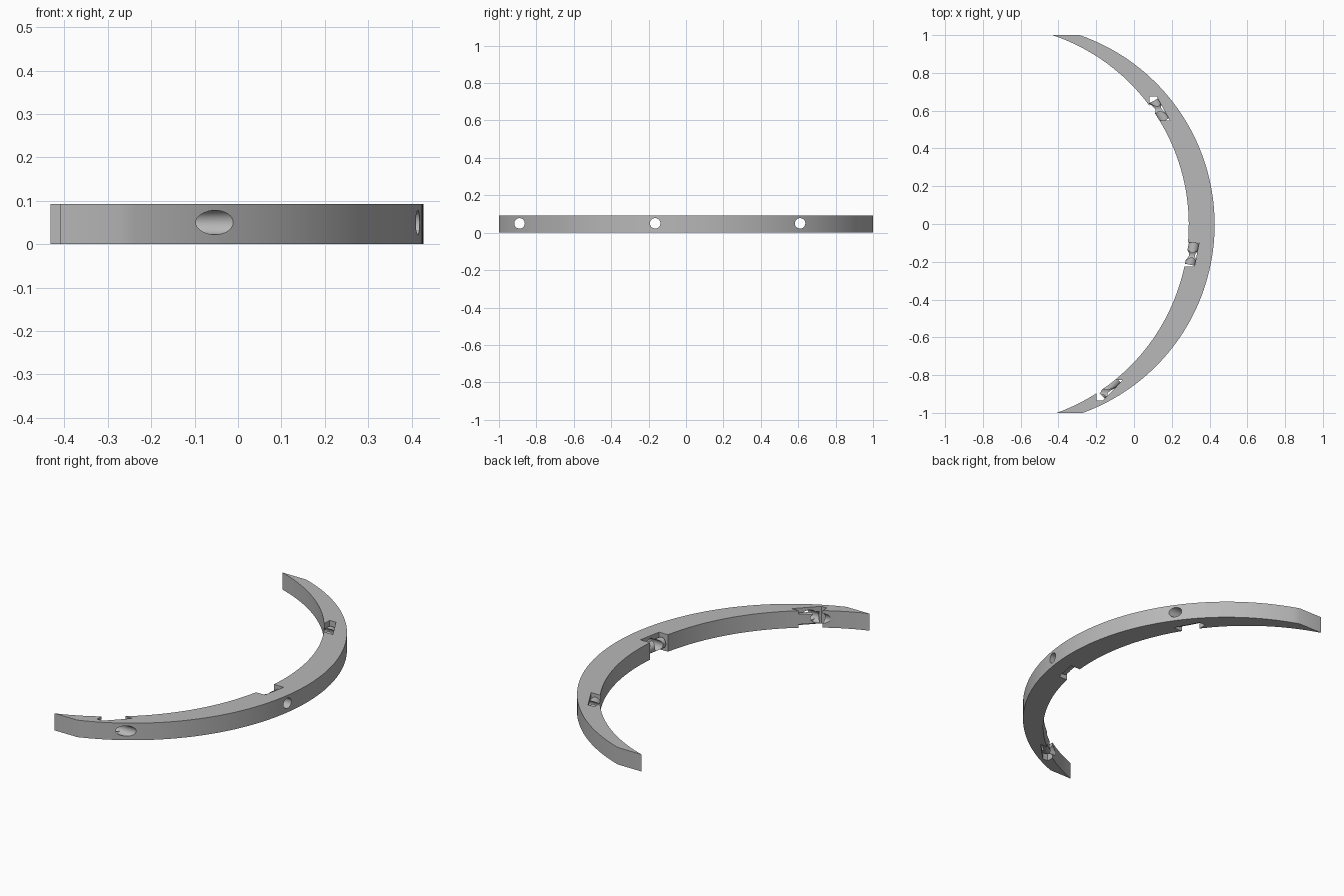
import bpy, bmesh, math
from mathutils import Vector, Matrix

if "Cube" in bpy.data.objects:
    bpy.data.objects.remove(bpy.data.objects["Cube"], do_unlink=True)

HEIGHT = 0.093
MID = HEIGHT / 2

grey = bpy.data.materials.new("plain grey")
grey.use_nodes = True
grey.diffuse_color = (0.48, 0.48, 0.48, 1)
grey.node_tree.nodes["Principled BSDF"].inputs["Base Color"].default_value = grey.diffuse_color


def make_object(name, bm):
    bmesh.ops.recalc_face_normals(bm, faces=bm.faces)
    mesh = bpy.data.meshes.new(name)
    bm.to_mesh(mesh)
    bm.free()
    mesh.materials.append(grey)
    obj = bpy.data.objects.new(name, mesh)
    bpy.context.collection.objects.link(obj)
    return obj


def prism(name, outline, z0, z1):
    bm = bmesh.new()
    face = bm.faces.new([bm.verts.new((x, y, z0)) for x, y in outline])
    top = bmesh.ops.extrude_face_region(bm, geom=[face])["geom"]
    verts = [v for v in top if isinstance(v, bmesh.types.BMVert)]
    bmesh.ops.translate(bm, verts=verts, vec=(0, 0, z1 - z0))
    return make_object(name, bm)


def cylinder(name, centre, direction, radius, length):
    bm = bmesh.new()
    turn = Vector(direction).to_track_quat('Z', 'Y').to_matrix().to_4x4()
    bmesh.ops.create_cone(bm, cap_ends=True, segments=32, radius1=radius, radius2=radius,
                          depth=length, matrix=Matrix.Translation(centre) @ turn)
    return make_object(name, bm)


def cut(target, cutter):
    mod = target.modifiers.new("cut", 'BOOLEAN')
    mod.operation, mod.solver, mod.object = 'DIFFERENCE', 'EXACT', cutter
    bpy.context.view_layer.update()
    result = target.evaluated_get(bpy.context.evaluated_depsgraph_get())
    mesh = bpy.data.meshes.new_from_object(result)
    target.modifiers.clear()
    target.data = mesh
    bpy.data.objects.remove(cutter, do_unlink=True)


def arc(cx, cy, radius, steps=72):
    # arc bulging to +x, trimmed at y = -1 and y = 1
    a, b = math.asin((-1 - cy) / radius), math.asin((1 - cy) / radius)
    angles = [a + (b - a) * i / steps for i in range(steps + 1)]
    return [(cx + radius * math.cos(t), cy + radius * math.sin(t)) for t in angles]


# crescent band
outline = arc(-0.634, -0.003, 1.061) + arc(-0.769, -0.004, 1.059)[::-1]
band = prism("curved_band", outline, 0, HEIGHT)

# pockets on the inner side: inner limit, then the two ends of the pocket floor,
# each crossed by a rounded bar and drilled through along x
pockets = [
    (0.082, (0.19, 0.548), (0.12, 0.675), 0.61),
    (0.255, (0.32, -0.225), (0.345, -0.098), -0.165),
    (-0.198, (-0.165, -0.934), (-0.06, -0.827), -0.89),
]
for limit, low, high, hole_y in pockets:
    pocket = prism("pocket_cutter", [(limit, low[1]), low, high, (limit, high[1])],
                   -0.05, HEIGHT + 0.05)
    a, b = Vector((*low, MID)), Vector((*high, MID))
    along = (b - a).normalized()
    inward = Vector((-along.y, along.x, 0))
    bar = cylinder("bar_shape", (a + b) / 2 + inward * 0.024, along, 0.029, 0.12)
    cut(pocket, bar)
    cut(band, pocket)
    hole = cylinder("hole_cutter", (0, hole_y, 0.05), (1, 0, 0), 0.028, 2)
    cut(band, hole)

bpy.ops.object.select_all(action='DESELECT')
band.select_set(True)
bpy.context.view_layer.objects.active = band
bpy.ops.object.shade_smooth_by_angle(angle=math.radians(30))
